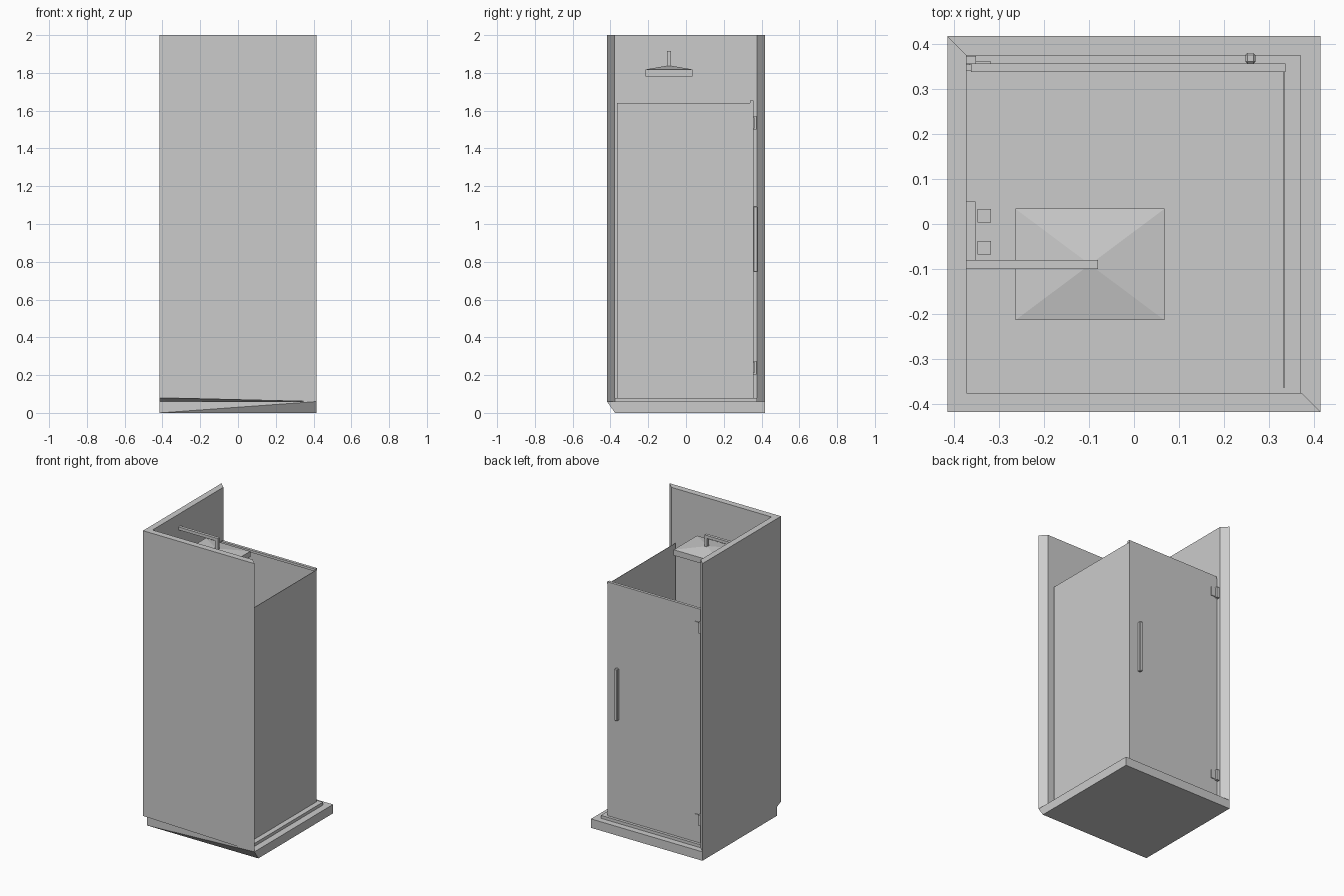
import bpy, bmesh

if "Cube" in bpy.data.objects:
    bpy.data.objects.remove(bpy.data.objects["Cube"])


def finish(name, bm):
    bmesh.ops.recalc_face_normals(bm, faces=bm.faces)
    mesh = bpy.data.meshes.new(name)
    bm.to_mesh(mesh)
    bm.free()
    ob = bpy.data.objects.new(name, mesh)
    bpy.context.collection.objects.link(ob)
    return ob


def hull(name, points):
    bm = bmesh.new()
    for p in points:
        bm.verts.new(p)
    bmesh.ops.convex_hull(bm, input=bm.verts)
    bmesh.ops.dissolve_limit(bm, angle_limit=0.01, verts=bm.verts, edges=bm.edges)
    return finish(name, bm)


def box(name, x, y, z):
    return hull(name, [(a, b, c) for a in x for b in y for c in z])


def bevel(ob, width):
    m = ob.modifiers.new("bevel", 'BEVEL')
    m.width, m.segments = width, 1


X, Y = 0.415, 0.418   # outer half sizes
I, J = 0.373, 0.376   # inner half sizes

# L-shaped wall with mitred ends; its outer corner is cut up at the bottom
outline = [(-X, -Y, .08), (X, -Y, .06), (I, -J, .06), (-I, -J, .06),
           (-I, J, .06), (-X, Y, .06), (-X, -J, .06)]
bm = bmesh.new()
low = [bm.verts.new(p) for p in outline]
top = [bm.verts.new((p[0], p[1], 2)) for p in outline]
n = len(outline)
for i in range(n):
    k = (i + 1) % n
    bm.faces.new((low[i], low[k], top[k], top[i]))
for r in (low, top):
    bm.faces.new((r[0], r[1], r[2], r[3]))
    bm.faces.new((r[0], r[3], r[6]))
    bm.faces.new((r[3], r[4], r[5], r[6]))
finish("corner_wall", bm)

# Tray with undercut front edge, and raised floor
hull("shower_tray", [(-X, -J, 0), (X, -J, 0), (X, Y, 0), (-X, Y, 0),
                     (-X, -J, .06), (X, -Y, .06), (X, Y, .06), (-X, Y, .06)])
box("raised_floor", (-I, .37), (-J, J), (.055, .08))

# Glass panes and top rail
box("side_glass", (.332, .335), (-.365, .356), (.08, 1.64))
box("door_glass", (-.366, .335), (.354, .357), (.08, 1.64))
box("top_rail", (-.362, .337), (.338, .357), (1.638, 1.654))

# Door handle
bevel(box("door_handle", (.248, .27), (.357, .38), (.745, 1.095)), .004)

# Hinges: wall block plus plate on the glass
for i, z in enumerate((.24, 1.535)):
    box(f"hinge_block_{i}", (-I, -.351), (.357, .374), (z - .036, z + .036))
    box(f"hinge_plate_{i}", (-.366, -.319), (.356, .362), (z - .03, z + .03))
    box(f"hinge_inner_{i}", (-I, -.355), (.34, .355), (z - .036, z + .036))

# Shower head with a low pyramid top
x0, x1, y0, y1 = -.264, .068, -.214, .034
hull("shower_head", [(a, b, c) for a in (x0, x1) for b in (y0, y1)
                     for c in (1.78, 1.818)] + [(-.098, -.09, 1.84)])
box("shower_arm", (-I, -.08), (-.1, -.08), (1.895, 1.915))
box("shower_drop", (-.1, -.08), (-.1, -.08), (1.825, 1.895))

# Tap plate and knobs
box("tap_plate", (-I, -.353), (-.085, .05), (1.03, 1.11))
for i, y in enumerate((-.053, .018)):
    box(f"tap_knob_{i}", (-.348, -.318), (y - .015, y + .015), (1.055, 1.085))
